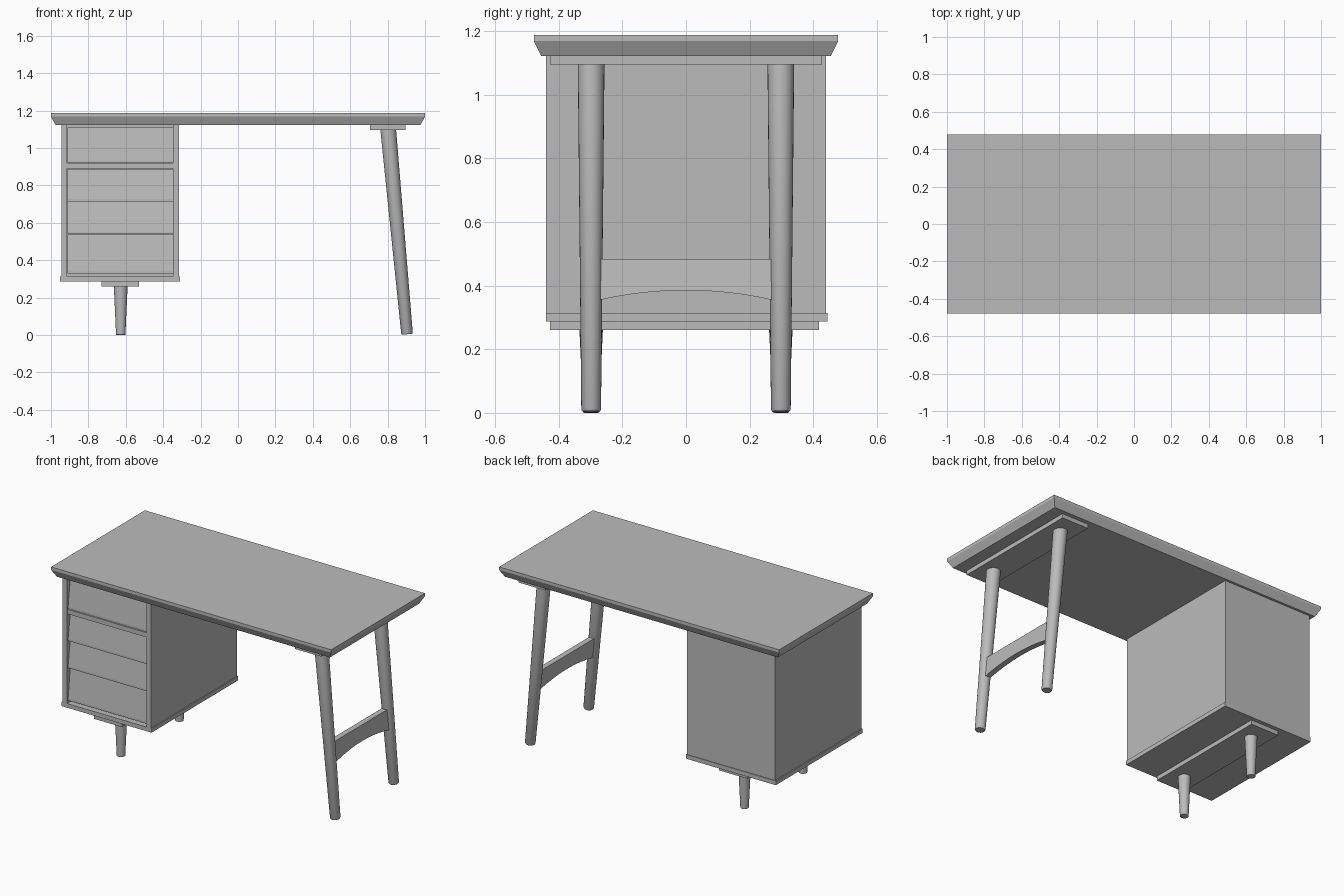
import bpy, bmesh, math
from mathutils import Vector

if "Cube" in bpy.data.objects:
    bpy.data.objects.remove(bpy.data.objects["Cube"])

grey = bpy.data.materials.new("plain_grey")
grey.diffuse_color = (0.5, 0.5, 0.5, 1)
grey.use_nodes = True
grey.node_tree.nodes["Principled BSDF"].inputs["Base Color"].default_value = grey.diffuse_color


def finish(name, bm, smooth=False):
    bmesh.ops.recalc_face_normals(bm, faces=bm.faces)
    me = bpy.data.meshes.new(name)
    bm.to_mesh(me)
    bm.free()
    me.materials.append(grey)
    ob = bpy.data.objects.new(name, me)
    bpy.context.collection.objects.link(ob)
    if smooth:
        bpy.ops.object.select_all(action='DESELECT')
        ob.select_set(True)
        bpy.context.view_layer.objects.active = ob
        bpy.ops.object.shade_smooth_by_angle(angle=math.radians(35))
    return ob


def loft(name, rings, smooth=False):
    """Skin a closed solid through rings of equal point count."""
    bm = bmesh.new()
    loops = [[bm.verts.new(p) for p in r] for r in rings]
    n = len(loops[0])
    for a, b in zip(loops, loops[1:]):
        for i in range(n):
            bm.faces.new((a[i], a[(i + 1) % n], b[(i + 1) % n], b[i]))
    bm.faces.new(loops[0])
    bm.faces.new(loops[-1])
    return finish(name, bm, smooth)


def rect(hx, hy, z):
    return [(-hx, -hy, z), (hx, -hy, z), (hx, hy, z), (-hx, hy, z)]


def box(name, x0, x1, y0, y1, z0, z1):
    return loft(name, [[(x0, y0, z), (x1, y0, z), (x1, y1, z), (x0, y1, z)]
                       for z in (z0, z1)])


def prism_x(name, profile, x0, x1):
    """Extrude a (y, z) profile along x."""
    return loft(name, [[(x, y, z) for y, z in profile] for x in (x0, x1)])


def round_leg(name, top, bottom, r_top, r_bottom, n=24):
    top, bottom = Vector(top), Vector(bottom)
    q = (top - bottom).to_track_quat('Z', 'Y')
    rings = []
    for c, r in ((bottom, r_bottom - 0.004), (bottom.lerp(top, 0.006), r_bottom), (top, r_top)):
        rings.append([c + q @ Vector((r * math.cos(t), r * math.sin(t), 0))
                      for t in (2 * math.pi * i / n for i in range(n))])
    return loft(name, rings, True)


# Table top with undercut edges
loft("table_top", [rect(0.975, 0.455, 1.122), rect(1.0, 0.478, 1.168), rect(1.0, 0.478, 1.187)])

# Drawer cabinet shell
box("cabinet_left_side", -0.945, -0.913, -0.44, 0.415, 0.314, 1.124)
box("cabinet_right_side", -0.347, -0.315, -0.44, 0.415, 0.314, 1.124)
box("cabinet_back", -0.945, -0.315, 0.415, 0.44, 0.314, 1.124)
box("cabinet_bottom", -0.952, -0.31, -0.44, 0.444, 0.287, 0.314)
box("cabinet_core", -0.914, -0.346, -0.395, 0.416, 0.313, 1.123)
box("cabinet_divider", -0.914, -0.346, -0.435, -0.39, 0.89, 0.92)

# Drawer fronts, each leaning back towards its top
for i, (z0, z1) in enumerate([(0.922, 1.11), (0.715, 0.888), (0.54, 0.713), (0.33, 0.538)]):
    prism_x(f"drawer_front_{i + 1}",
            [(-0.39, z0), (-0.43, z0), (-0.43, z0 + 0.012), (-0.408, z1), (-0.39, z1)],
            -0.912, -0.348)

# Mounting plates under the cabinet and the top
box("cabinet_leg_plate", -0.73, -0.53, -0.428, 0.418, 0.26, 0.288)
box("side_leg_plate", 0.705, 0.895, -0.428, 0.428, 1.095, 1.123)

# Short tapered legs and long splayed legs
for side, y in (("front", -0.298), ("back", 0.298)):
    round_leg(f"{side}_short_leg", (-0.627, y, 0.265), (-0.627, y, 0.0), 0.037, 0.025)
    round_leg(f"{side}_long_leg", (0.803, y, 1.1), (0.904, y, 0.004), 0.042, 0.031)

# Arched stretcher between the long legs, leaning with them
N = 16
ys = [-0.28 + 0.56 * i / N for i in range(N + 1)]
arch = [(y, 0.385 - 0.03 * (y / 0.27) ** 2) for y in ys] + [(0.28, 0.483), (-0.28, 0.483)]
loft("stretcher", [[(0.803 + (1.1 - z) * 0.092 + dx, y, z) for y, z in arch]
                   for dx in (-0.018, 0.018)])
